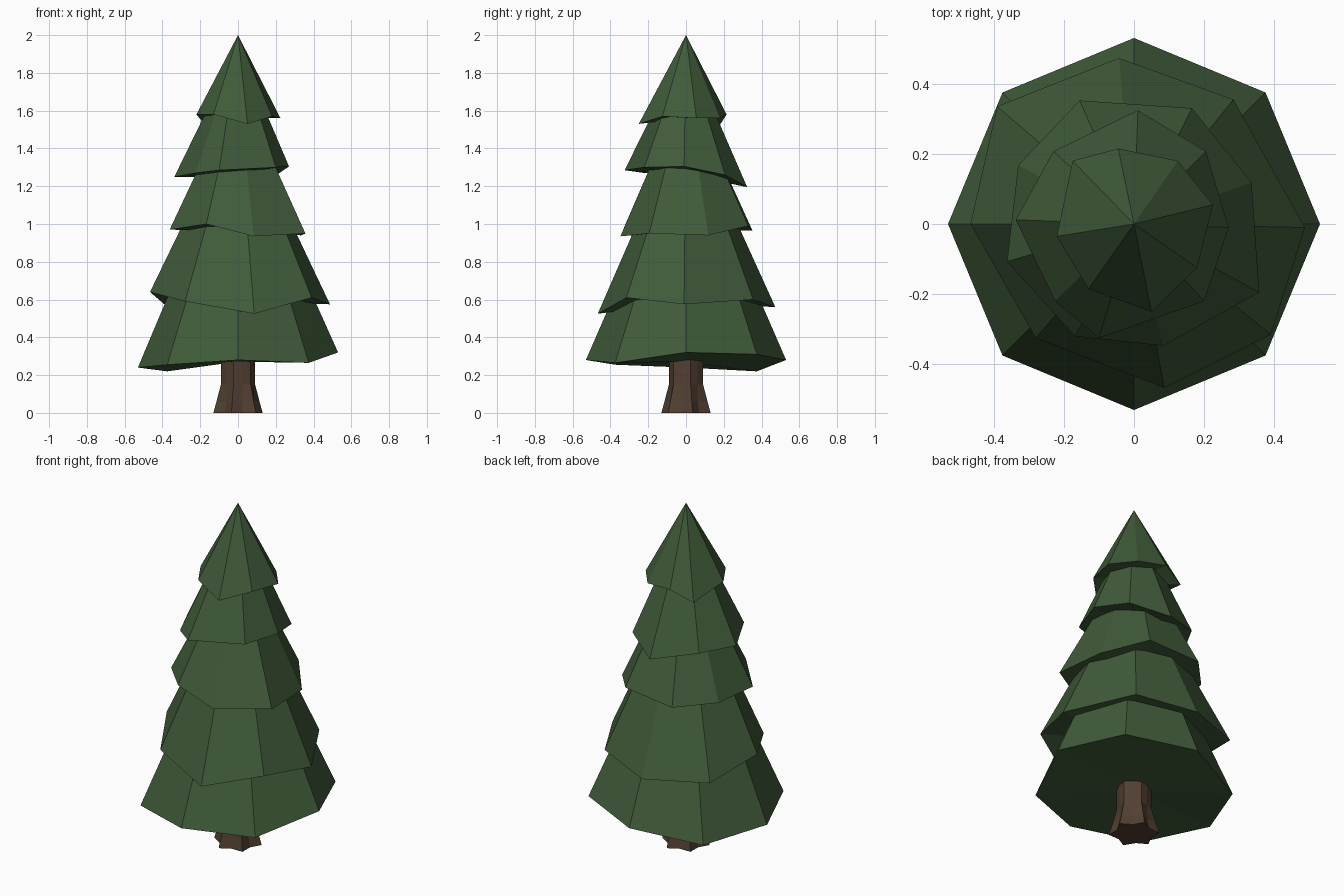
import bpy, bmesh, math
from mathutils import Vector

if "Cube" in bpy.data.objects:
    bpy.data.objects.remove(bpy.data.objects["Cube"])


def material(name, rgb):
    m = bpy.data.materials.new(name)
    m.diffuse_color = (*rgb, 1)
    m.use_nodes = True
    m.node_tree.nodes["Principled BSDF"].inputs["Base Color"].default_value = m.diffuse_color
    return m


green = material("needle green", (0.052, 0.105, 0.042))
brown = material("bark brown", (0.085, 0.050, 0.031))


def finish(bm, name, mat):
    bmesh.ops.recalc_face_normals(bm, faces=bm.faces)
    mesh = bpy.data.meshes.new(name)
    bm.to_mesh(mesh)
    bm.free()
    mesh.materials.append(mat)
    ob = bpy.data.objects.new(name, mesh)
    bpy.context.collection.objects.link(ob)
    return ob


def bridge(bm, a, b):
    n = len(a)
    for i in range(n):
        bm.faces.new((a[i], a[(i + 1) % n], b[(i + 1) % n], b[i]))


def tier(name, rim, apex_z, top_z):
    """Ragged eight-sided skirt: sides aim at the apex, cut off at top_z."""
    bm = bmesh.new()
    apex = Vector((0, 0, apex_z))
    rim = [Vector(p) for p in rim]
    low = [bm.verts.new(p) for p in rim]
    n = len(low)
    if top_z >= apex_z:
        tip = bm.verts.new(apex)
        for i in range(n):
            bm.faces.new((low[i], low[(i + 1) % n], tip))
    else:
        top = [bm.verts.new(p.lerp(apex, (top_z - p.z) / (apex_z - p.z))) for p in rim]
        bridge(bm, low, top)
        bm.faces.new(top)
    # underside
    mid = bm.verts.new((0, 0, sum(p.z for p in rim) / n))
    for i in range(n):
        bm.faces.new((low[(i + 1) % n], low[i], mid))
    return finish(bm, name, green)


# Branch tiers, bottom to top
heights = (.32, .31, .28, .22, .24, .255, .28, .265)
tier("branch_tier_1",
     [(.53 * math.cos(i * math.pi / 4), .53 * math.sin(i * math.pi / 4), z)
      for i, z in enumerate(heights)], 1.50, 0.85)
tier("branch_tier_2",
     [(.487, -.01, .575), (.283, .355, .60), (-.043, .473, .56), (-.39, .335, .575),
      (-.466, 0, .64), (-.28, -.325, .59), (.086, -.467, .525), (.39, -.315, .61)], 1.60, 1.20)
tier("branch_tier_3",
     [(.335, .118, .94), (.165, .33, .99), (-.155, .352, .965), (-.33, .167, .97),
      (-.362, -.107, .97), (-.168, -.32, 1.0), (.083, -.347, .935), (.357, -.195, .95)], 1.74, 1.47)
tier("branch_tier_4",
     [(.27, -.01, 1.305), (.205, .207, 1.26), (.011, .324, 1.195), (-.23, .207, 1.25),
      (-.337, .012, 1.25), (-.225, -.22, 1.27), (-.10, -.325, 1.285), (.20, -.22, 1.30)], 1.94, 1.76)
tier("branch_tier_5",
     [(.225, .055, 1.56), (.125, .18, 1.56), (-.045, .215, 1.58), (-.175, .18, 1.525),
      (-.22, -.035, 1.58), (-.13, -.185, 1.58), (.05, -.25, 1.53), (.18, -.125, 1.57)], 2.0, 2.0)

# Trunk with flared roots: alternating ridge and valley radii
bm = bmesh.new()
rings = []
for z, ridge, valley in ((0, .135, .10), (.06, .118, .088), (.15, .094, .084), (.32, .094, .088)):
    rings.append([bm.verts.new(((ridge, valley)[i % 2] * math.cos(math.radians(30 * i + 15)),
                                (ridge, valley)[i % 2] * math.sin(math.radians(30 * i + 15)), z))
                  for i in range(12)])
for a, b in zip(rings, rings[1:]):
    bridge(bm, a, b)
bm.faces.new(rings[0][::-1])
bm.faces.new(rings[-1])
finish(bm, "trunk", brown)
